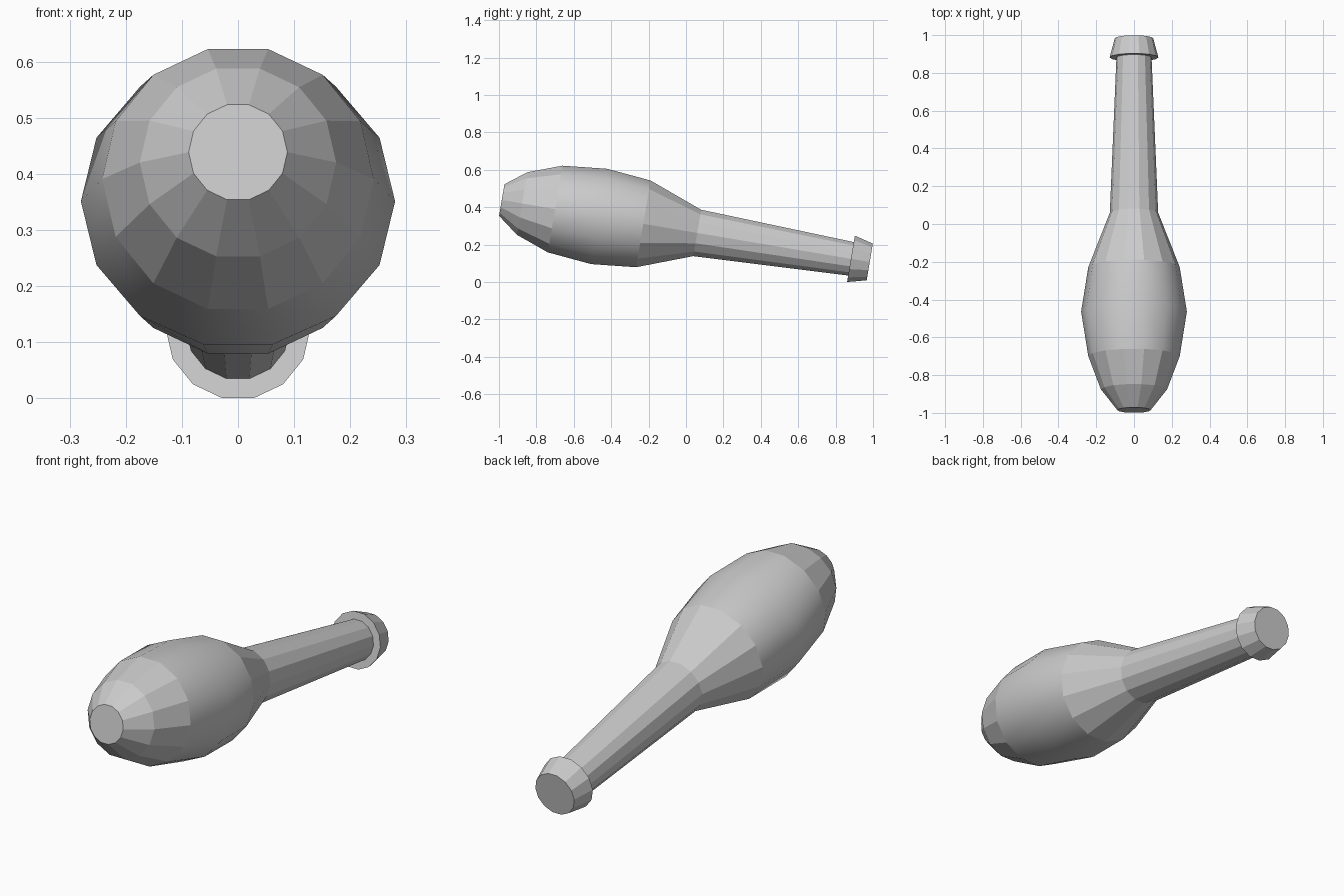
import bpy, bmesh
from math import pi, cos, sin, atan2, hypot
from mathutils import Matrix

if "Cube" in bpy.data.objects:
    bpy.data.objects.remove(bpy.data.objects["Cube"])

SIDES = 14
START, END = (-0.985, 0.4385), (0.9825, 0.1075)   # axis ends in (y, z)
DY, DZ = END[0] - START[0], END[1] - START[1]
LENGTH = hypot(DY, DZ)
TILT = atan2(DZ, DY)


def lathe(name, rings, smooth_bands=(), cap_start=False, cap_end=False):
    """Skin rings (distance along axis, half width, half height)."""
    bm = bmesh.new()
    loops = []
    for d, rx, rz in rings:
        loops.append([bm.verts.new((rx * cos(2 * pi * i / SIDES), d,
                                    rz * sin(2 * pi * i / SIDES)))
                      for i in range(SIDES)])
    for b, (lo, hi) in enumerate(zip(loops, loops[1:])):
        for i in range(SIDES):
            j = (i + 1) % SIDES
            f = bm.faces.new((lo[i], hi[i], hi[j], lo[j]))
            f.smooth = b in smooth_bands
    if cap_start:
        bm.faces.new(loops[0])
    if cap_end:
        bm.faces.new(loops[-1][::-1])
    bm.transform(Matrix.Translation((0, START[0], START[1])) @ Matrix.Rotation(TILT, 4, 'X'))
    me = bpy.data.meshes.new(name)
    bm.to_mesh(me)
    bm.free()
    ob = bpy.data.objects.new(name, me)
    bpy.context.collection.objects.link(ob)
    return ob


def along(y):
    return (y - START[0]) * LENGTH / DY


neck = (along(0.06), 0.128, 0.129)
grip_end = (along(0.882), 0.093, 0.093)

# Swollen head, smooth around the belly
lathe("head", [(0, 0.088, 0.088), (along(-0.876), 0.175, 0.174),
               (along(-0.70), 0.242, 0.241), (along(-0.464), 0.28, 0.265),
               (along(-0.228), 0.242, 0.241), neck],
      smooth_bands=(2, 3), cap_start=True)

# Tapered handle
lathe("handle", [neck, grip_end])

# Flared knob at the handle end
lathe("end_knob", [grip_end, (along(0.882), 0.129, 0.129), (LENGTH, 0.102, 0.102)],
      cap_end=True)
